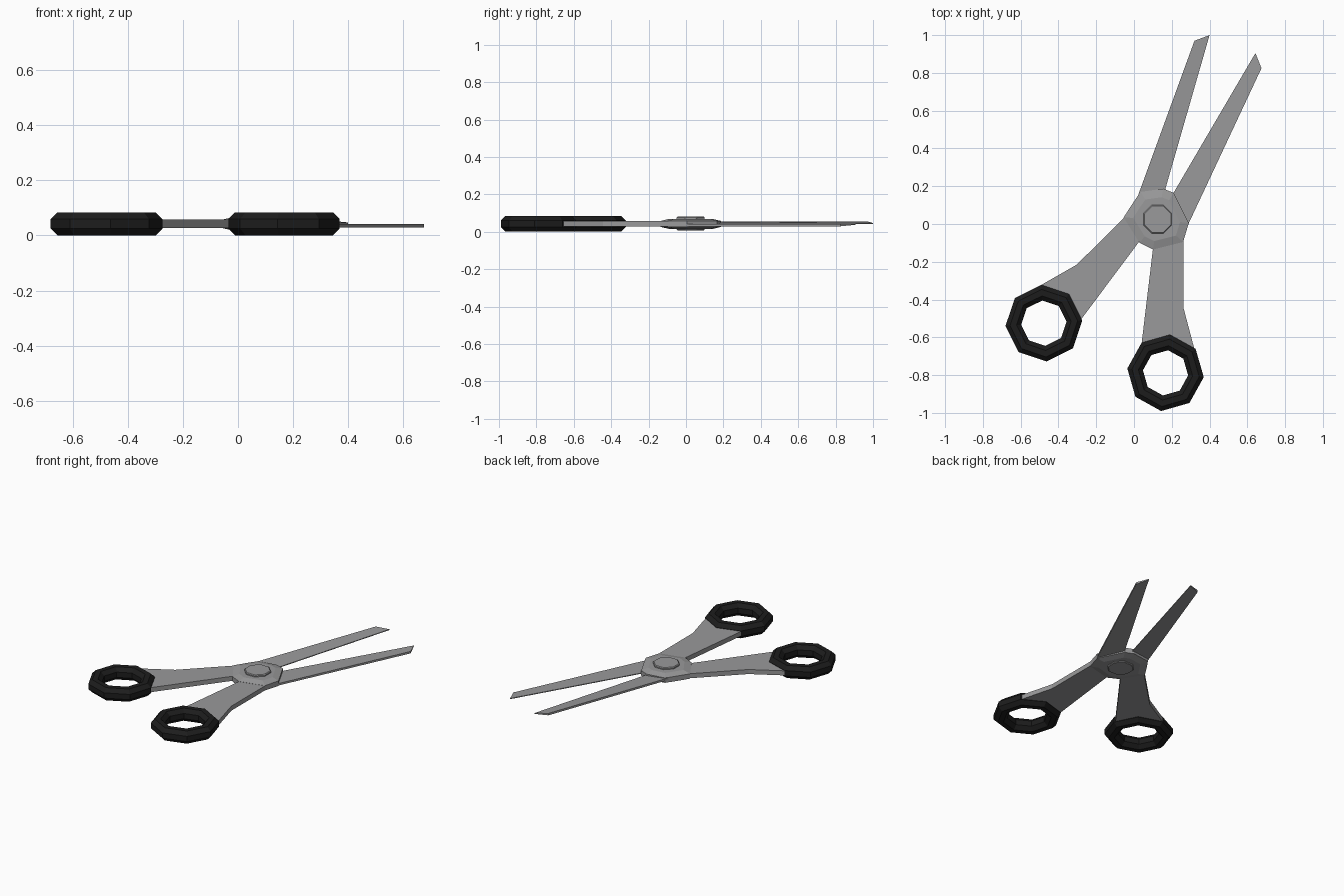
import bpy, bmesh
from math import cos, sin, pi, radians

if "Cube" in bpy.data.objects:
    bpy.data.objects.remove(bpy.data.objects["Cube"])

MID = 0.042                 # height of the plane where the two halves meet
PIVOT = (0.125, 0.025)


def material(name, rgb):
    m = bpy.data.materials.new(name)
    m.diffuse_color = (*rgb, 1)
    m.use_nodes = True
    m.node_tree.nodes["Principled BSDF"].inputs["Base Color"].default_value = m.diffuse_color
    return m


steel = material("steel grey", (0.32, 0.32, 0.325))
black = material("black plastic", (0.012, 0.012, 0.012))


def finish(bm, name, mat):
    bmesh.ops.recalc_face_normals(bm, faces=bm.faces)
    me = bpy.data.meshes.new(name)
    bm.to_mesh(me)
    bm.free()
    me.materials.append(mat)
    ob = bpy.data.objects.new(name, me)
    bpy.context.collection.objects.link(ob)


def loft(name, mat, rings, closed=False):
    """Join equal-length point loops; cap the ends unless closed."""
    bm = bmesh.new()
    loops = [[bm.verts.new(p) for p in r] for r in rings]
    n = len(loops[0])
    pairs = list(zip(loops, loops[1:] + loops[:1] if closed else loops[1:]))
    for a, b in pairs:
        for i in range(n):
            j = (i + 1) % n
            bm.faces.new((a[i], a[j], b[j], b[i]))
    if not closed:
        bm.faces.new(loops[0])
        bm.faces.new(loops[-1])
    finish(bm, name, mat)


def flat(pts, z):
    return [(x, y, z) for x, y in pts]


def shrink(pts, k):
    return [(PIVOT[0] + (x - PIVOT[0]) * k, PIVOT[1] + (y - PIVOT[1]) * k) for x, y in pts]


def finger_ring(name, cx, cy, turn):
    rings = []
    for i in range(8):
        a = radians(turn) + i * pi / 4
        ring = []
        for j in range(8):
            b = (j + 0.5) * pi / 4
            r = 0.162 + 0.045 * cos(b)
            ring.append((cx + r * cos(a), cy + r * sin(a), MID + 0.045 * sin(b)))
        rings.append(ring)
    loft(name, black, rings, closed=True)


def blade(name, pts, side):
    # pts: inner root, inner tip, outer tip, outer root; thin along the cutting edge
    thick = (0.005, 0.005, 0.013, 0.013)
    outer = [(x, y, MID + side * t) for (x, y), t in zip(pts, thick)]
    loft(name, steel, [flat(pts, MID), outer])


# blades
blade("upper_blade", [(0.13, 0.06), (0.40, 1.0), (0.32, 0.97), (0.01, 0.12)], 1)
blade("lower_blade", [(0.145, 0.055), (0.643, 0.905), (0.675, 0.825), (0.26, -0.06)], -1)

# handle shanks
shanks = {
    "right_shank": [(0.104, -0.10), (0.262, -0.07), (0.262, -0.444), (0.318, -0.655),
                    (0.29, -0.68), (0.18, -0.63), (0.06, -0.67), (0.04, -0.635)],
    "left_shank": [(0.03, -0.09), (-0.045, 0.04), (-0.303, -0.215), (-0.495, -0.325),
                   (-0.49, -0.36), (-0.37, -0.40), (-0.31, -0.51), (-0.28, -0.505)],
}
for name, pts in shanks.items():
    loft(name, steel, [flat(pts, MID - 0.015), flat(pts, MID + 0.015)])

# finger rings
finger_ring("right_finger_ring", 0.167, -0.788, -6.5)
finger_ring("left_finger_ring", -0.477, -0.525, 4)

# hub where the halves cross
hub = [(-0.055, 0.035), (0.03, -0.1), (0.1, -0.135), (0.26, -0.095), (0.29, 0.005),
       (0.21, 0.165), (0.155, 0.187), (0.035, 0.17), (0.0, 0.12)]
inner = shrink(hub, 0.72)
loft("hub", steel, [flat(inner, MID - 0.027), flat(hub, MID - 0.016),
                    flat(hub, MID + 0.016), flat(inner, MID + 0.027)])

# pivot screw
disc = [(PIVOT[0] + 0.081 * cos((i + 0.5) * pi / 4), PIVOT[1] + 0.081 * sin((i + 0.5) * pi / 4))
        for i in range(8)]
loft("pivot_screw", steel, [flat(shrink(disc, 0.94), MID - 0.034), flat(disc, MID - 0.03),
                            flat(disc, MID + 0.034), flat(shrink(disc, 0.94), MID + 0.039)])
